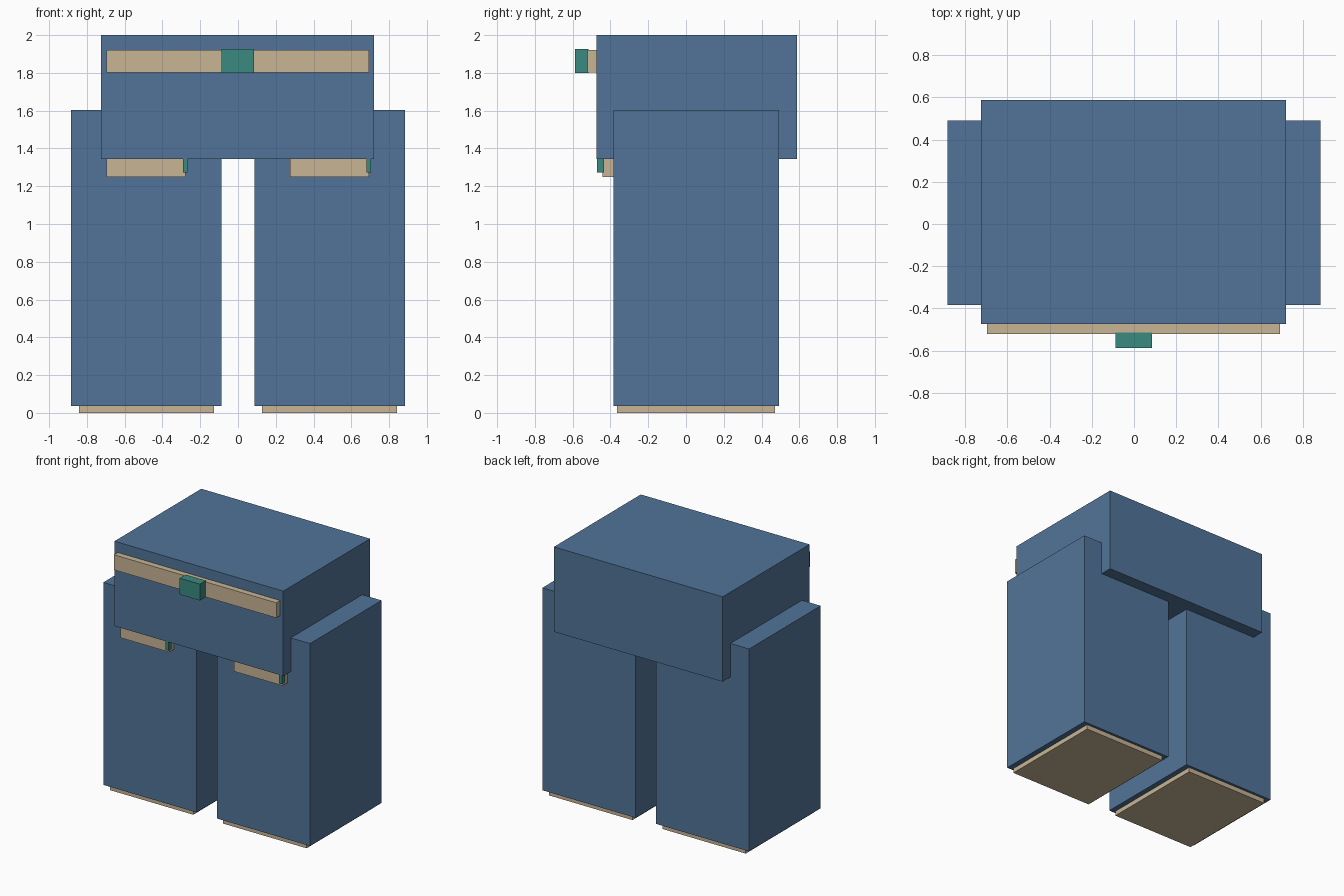
import bpy

if "Cube" in bpy.data.objects:
    bpy.data.objects.remove(bpy.data.objects["Cube"])


def material(name, rgb):
    mat = bpy.data.materials.new(name)
    mat.diffuse_color = (*rgb, 1.0)
    mat.use_nodes = True
    mat.node_tree.nodes["Principled BSDF"].inputs["Base Color"].default_value = mat.diffuse_color
    return mat


BLUE = material("denim blue", (0.083, 0.175, 0.315))
TAN = material("tan", (0.58, 0.46, 0.30))
TEAL = material("teal", (0.042, 0.254, 0.216))


def box(name, mat, x, y, z):
    """Box given by its (min, max) range on each axis."""
    ranges = (x, y, z)
    bpy.ops.mesh.primitive_cube_add(size=1, location=[(a + b) / 2 for a, b in ranges])
    obj = bpy.context.object
    obj.name = name
    obj.scale = [b - a for a, b in ranges]
    bpy.ops.object.transform_apply(location=False, rotation=False, scale=True)
    obj.data.materials.append(mat)
    return obj


# Waist block with belt and buckle
box("waist", BLUE, (-0.725, 0.72), (-0.475, 0.587), (1.343, 2.0))
box("belt", TAN, (-0.697, 0.693), (-0.521, -0.47), (1.803, 1.92))
box("buckle", TEAL, (-0.088, 0.086), (-0.587, -0.515), (1.80, 1.927))

# Legs with soles
for side, s in (("left", -1), ("right", 1)):
    def span(a, b):
        return tuple(sorted((s * a, s * b)))
    box(side + "_leg", BLUE, span(0.087, 0.885), (-0.383, 0.492), (0.036, 1.603))
    box(side + "_sole", TAN, span(0.128, 0.842), (-0.364, 0.472), (0.0, 0.04))

# Thigh straps with clasps, both clasps at the +x end
for side, x in (("left", -0.697), ("right", 0.275)):
    box(side + "_strap", TAN, (x, x + 0.419), (-0.443, -0.38), (1.248, 1.365))
    box(side + "_clasp", TEAL, (x + 0.406, x + 0.43), (-0.47, -0.433), (1.273, 1.35))
